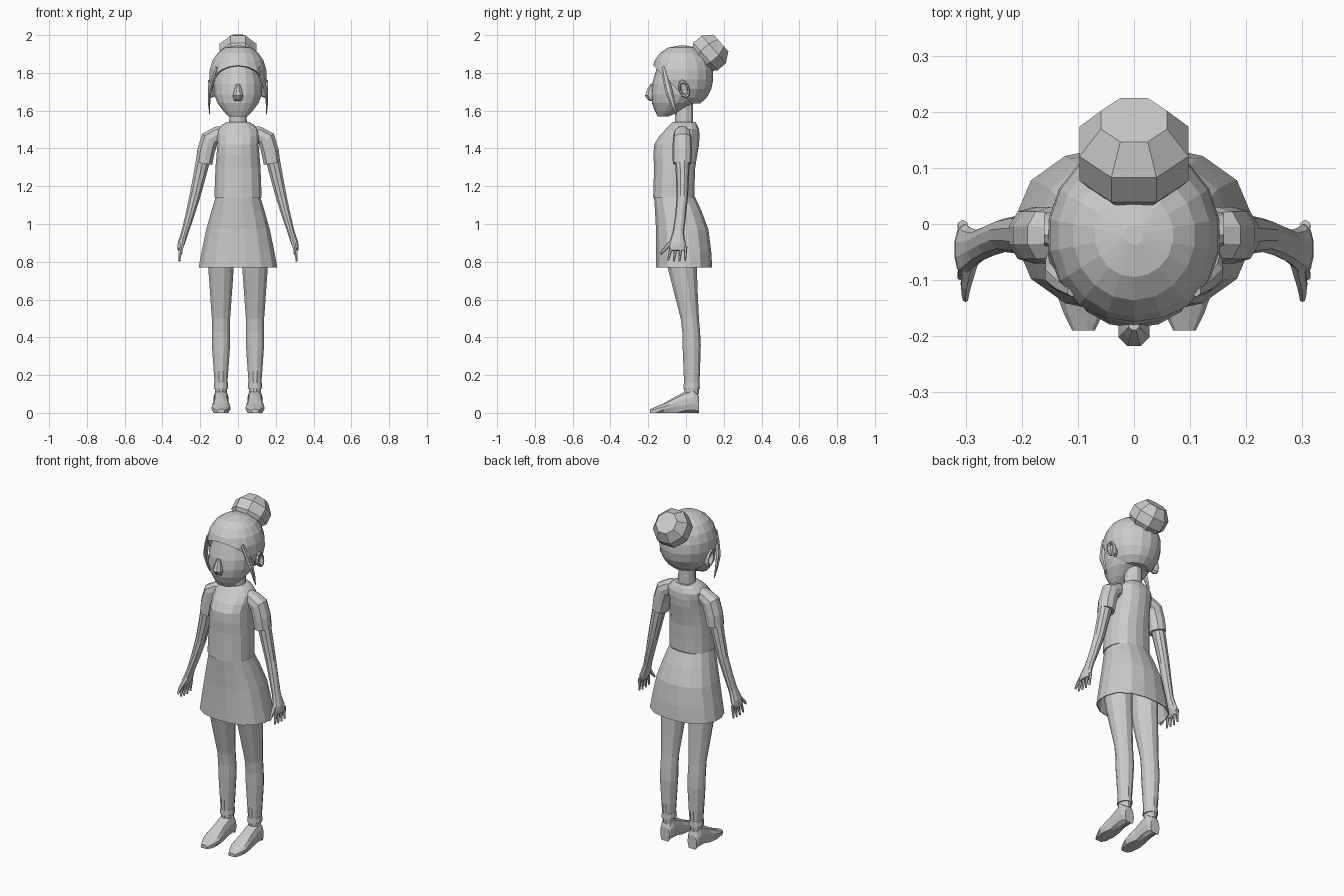
import bpy, bmesh
from math import cos, sin, pi
from mathutils import Vector

if "Cube" in bpy.data.objects:
    bpy.data.objects.remove(bpy.data.objects["Cube"], do_unlink=True)

shade = 0.6
grey = bpy.data.materials.new("plain_grey")
grey.use_nodes = True
grey.diffuse_color = (shade, shade, shade, 1)
grey.node_tree.nodes["Principled BSDF"].inputs["Base Color"].default_value = grey.diffuse_color


def finish(name, bm, thickness=None):
    """Turn a bmesh into a grey object, optionally with a wall thickness."""
    bmesh.ops.recalc_face_normals(bm, faces=bm.faces)
    mesh = bpy.data.meshes.new(name)
    bm.to_mesh(mesh)
    bm.free()
    mesh.materials.append(grey)
    part = bpy.data.objects.new(name, mesh)
    bpy.context.scene.collection.objects.link(part)
    if thickness:
        wall = part.modifiers.new("wall", "SOLIDIFY")
        wall.thickness = thickness
        wall.offset = -1


def refine(rows):
    """Add one row, on a smooth curve, between each pair of neighbouring rows."""
    rows = [Vector(row) for row in rows]
    last = len(rows) - 1
    result = [rows[0]]
    for i in range(last):
        before, start = rows[max(i - 1, 0)], rows[i]
        end, after = rows[i + 1], rows[min(i + 2, last)]
        middle = (start + end) / 2 + (start + end - before - after) / 16
        result += [middle, end]
    return result


def skin(rings, sides, power=2.0, caps=True):
    """Bridge superellipse rings given as (centre, half axis u, half axis v)."""
    bm = bmesh.new()
    loops = []
    for centre, u, v in rings:
        loop = []
        for i in range(sides):
            angle = 2 * pi * (i + 0.5) / sides
            x, y = cos(angle), sin(angle)
            stretch = (abs(x) ** power + abs(y) ** power) ** (-1 / power)
            loop.append(bm.verts.new(centre + (u * x + v * y) * stretch))
        loops.append(loop)
    for lower, upper in zip(loops, loops[1:]):
        for i in range(sides):
            j = (i + 1) % sides
            bm.faces.new((lower[i], lower[j], upper[j], upper[i]))
    if caps:
        bm.faces.new(loops[0])
        bm.faces.new(loops[-1])
    return bm


def stack(rows, x=0):
    """Horizontal rings from rows of (z, centre y, half width, half depth)."""
    return [(Vector((x, y, z)), Vector((width, 0, 0)), Vector((0, depth, 0)))
            for z, y, width, depth in rows]


def limb(side, rows):
    """Rings across a path from rows of (x, y, z, half thickness, half depth)."""
    rows = refine(rows)
    points = [Vector((side * row[0], row[1], row[2])) for row in rows]
    rings = []
    for i, (point, row) in enumerate(zip(points, rows)):
        along = points[min(i + 1, len(points) - 1)] - points[max(i - 1, 0)]
        across = along.cross(Vector((0, 1, 0))).normalized()
        depth = across.cross(along).normalized()
        rings.append((point, across * row[3], depth * row[4]))
    return rings


# Head, neck and nose
finish("head", skin(stack(refine([
    (1.57, -.12, .05, .03), (1.64, -.07, .11, .11),
    (1.74, -.03, .13, .15), (1.9, -.03, .08, .1)])), 18, 2.2))
finish("neck", skin(stack([(1.48, -.01, .05, .05), (1.66, -.01, .045, .05)]), 12))
finish("nose", skin(stack(refine([
    (1.74, -.18, .01, .01), (1.68, -.19, .03, .03), (1.65, -.18, .02, .01)])), 8))

# Hair cap: a domed shell trimmed along a slanted hairline
dome = []
for step in range(9):
    angle = -1.05 + step * .32
    reach = cos(angle) ** .8
    dome.append((1.78 + .165 * sin(angle), -.02, .155 * reach, .165 * reach))
bm = skin(stack(dome), 18)
bmesh.ops.bisect_plane(bm, geom=bm.verts[:] + bm.edges[:] + bm.faces[:],
                       plane_co=(0, -.18, 1.845), plane_no=(0, 1, 1), clear_inner=True)
finish("hair_cap", bm, thickness=.01)

# Bun: a coarse ball whose axis leans up and back
axis, upward = Vector((0, .75, .66)), Vector((0, -.66, .75))
middle, radius = Vector((0, .125, 1.905)), .11
finish("hair_bun", skin([
    (middle + axis * radius * sin(angle) * .9,
     Vector((radius * cos(angle), 0, 0)),
     upward * radius * cos(angle)) for angle in (-.95, -.3, .3, .95)], 8))

# Shirt and skirt
finish("shirt", skin(stack(refine([
    (1.14, -.065, .126, .11), (1.3, -.06, .12, .11), (1.42, -.05, .11, .12),
    (1.5, -.02, .11, .09), (1.54, -.01, .06, .06)])), 16, 2.4))
finish("skirt", skin(stack(refine([
    (1.14, -.06, .12, .11), (.97, -.02, .17, .14), (.77, -.01, .21, .15)])),
    16, 2.4, caps=False), thickness=.005)

for side, tag in ((1, "left"), (-1, "right")):
    # Sleeve, then arm running into the palm
    finish(tag + "_sleeve", skin(limb(side, [
        (.07, -.02, 1.48, .04, .04), (.15, -.02, 1.45, .05, .05),
        (.18, -.02, 1.32, .045, .05)]), 10, 2.3))
    finish(tag + "_arm", skin(limb(side, [
        (.18, -.02, 1.36, .04, .04), (.23, -.02, 1.14, .03, .03),
        (.28, -.04, .96, .02, .03), (.3, -.045, .9, .02, .045),
        (.31, -.045, .86, .01, .04)]), 10))

    # Fingers fan out from the palm, the middle ones longest
    for i in range(4):
        spread = i - 1.5
        y = spread * .025 - .04
        tip_z = .8 + abs(spread) * .005
        finish(f"{tag}_finger_{i + 1}", skin(limb(side, [
            (.305, y, .88, .01, .01), (.31, y + spread * .005 - .01, tip_z, .005, .005)]), 6))
    finish(tag + "_thumb", skin(limb(side, [
        (.29, -.06, .92, .015, .015), (.3, -.11, .87, .01, .01),
        (.3, -.135, .84, .005, .005)]), 6))

    # Leg and ankle cuff
    leg_x = side * .09
    finish(tag + "_leg", skin(stack(refine([
        (.95, -.03, .07, .09), (.77, -.02, .07, .08), (.5, .02, .05, .05),
        (.36, .03, .05, .05), (.1, .03, .03, .04)]), leg_x), 12))
    finish(tag + "_cuff", skin(stack([
        (.13, .03, .04, .045), (.16, .03, .037, .043)], leg_x), 12))

    # Shoe: upright rings from heel to toe as (y, height, half width), flat beneath
    shoe = []
    for y, height, half in refine([
            (.07, .08, .03), (.04, .13, .04), (-.05, .09, .04),
            (-.12, .05, .05), (-.19, .02, .02)]):
        shoe.append((Vector((leg_x, y, height / 2)), Vector((half, 0, 0)),
                     Vector((0, 0, height / 2))))
    bm = skin(shoe, 12, 2.6)
    for vert in bm.verts:
        if vert.co.z < .012:
            vert.co.z = 0
    finish(tag + "_shoe", bm)

    # Ear as a rim around a hollow, and a loose strand of hair beside it
    finish(tag + "_ear", skin([
        (Vector((side * x, -.01, 1.715)), Vector((0, .03, 0)) * size,
         Vector((0, -.01, .05)) * size)
        for x, size in ((.11, .7), (.15, 1), (.16, .9), (.16, .7), (.14, .5))], 10))
    finish(tag + "_strand", skin(limb(side, [
        (.11, -.12, 1.83, .01, .01), (.15, -.09, 1.7, .01, .02),
        (.15, -.05, 1.58, .002, .003)]), 6))
